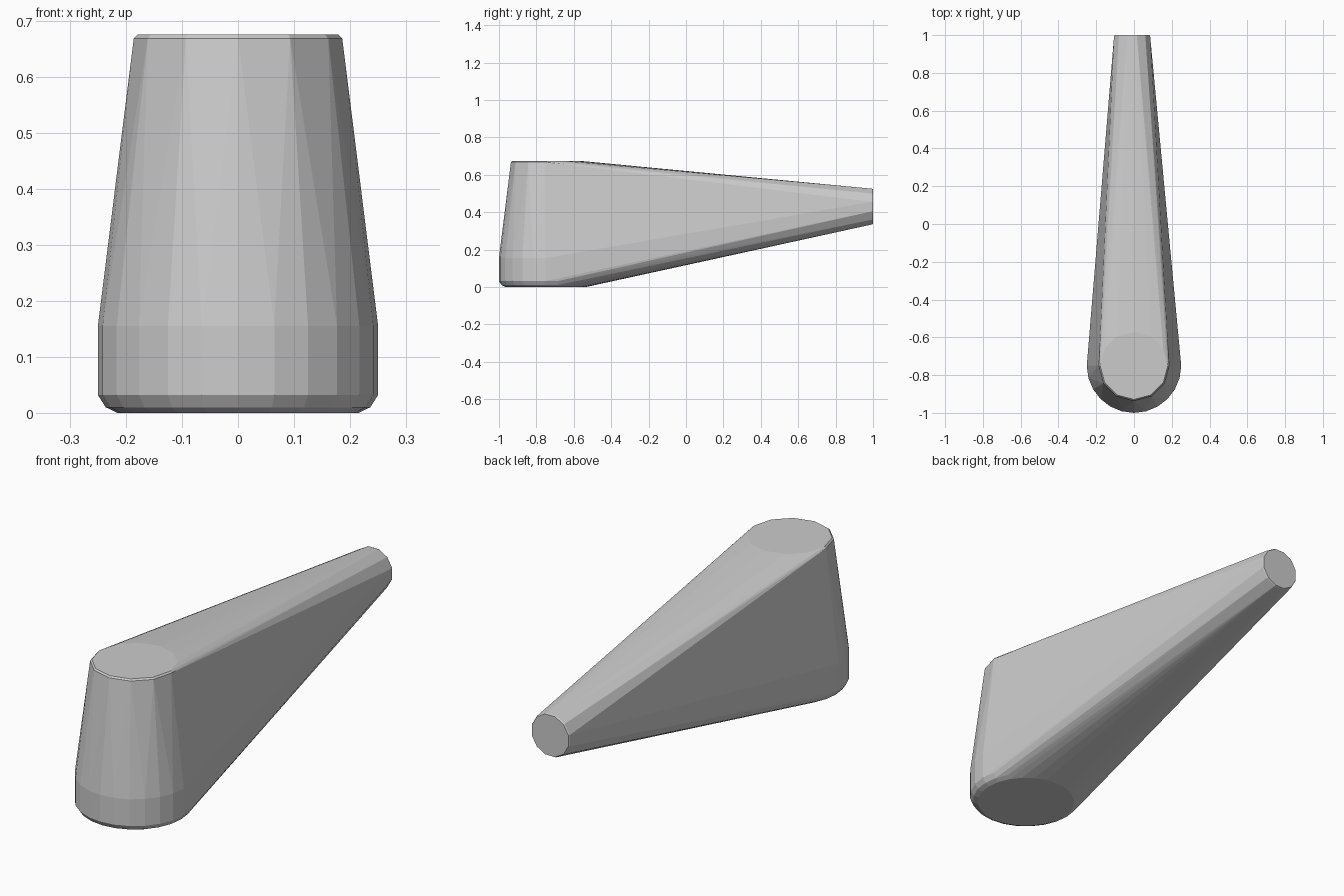
import bpy
import bmesh
import math

cube = bpy.data.objects.get("Cube")
if cube:
    bpy.data.objects.remove(cube, do_unlink=True)

grey = bpy.data.materials.new("plain grey")
grey.use_nodes = True
color = (0.6, 0.6, 0.6, 1)
grey.diffuse_color = color
grey.node_tree.nodes["Principled BSDF"].inputs["Base Color"].default_value = color

bm = bmesh.new()


def ring(center, radius, sides, upright=False, turn=0.0):
    """Circle of points, lying flat or standing upright facing the back."""
    cx, cy, cz = center
    for i in range(sides):
        a = math.tau * (i + turn) / sides
        u, v = radius * math.cos(a), radius * math.sin(a)
        bm.verts.new((cx + u, cy, cz + v) if upright else (cx + u, cy + v, cz))


# Round head: rounded foot, straight band, taper to the top
HEAD_Y = -0.75
for z, r in ((0, 0.215), (0.01, 0.236), (0.032, 0.25), (0.155, 0.25)):
    ring((0, HEAD_Y, z), r, 24)
for z, r in ((0.668, 0.186), (0.675, 0.179)):
    ring((0, HEAD_Y, z), r, 12)

# Small round tail end with a slight bevel
for y, r in ((0.994, 0.099), (1.0, 0.096)):
    ring((-0.01, y, 0.43), r, 12, upright=True, turn=0.5)

# One tight skin around all the rings
hull = bmesh.ops.convex_hull(bm, input=bm.verts[:])
spare = {g for key in ("geom_interior", "geom_unused") for g in hull[key]
         if isinstance(g, bmesh.types.BMVert)}
bmesh.ops.delete(bm, geom=list(spare), context='VERTS')
bmesh.ops.dissolve_limit(bm, angle_limit=math.radians(0.5),
                         verts=bm.verts[:], edges=bm.edges[:])
bmesh.ops.recalc_face_normals(bm, faces=bm.faces[:])

mesh = bpy.data.meshes.new("tapered_body")
bm.to_mesh(mesh)
bm.free()
mesh.materials.append(grey)
body = bpy.data.objects.new("tapered_body", mesh)
bpy.context.collection.objects.link(body)
